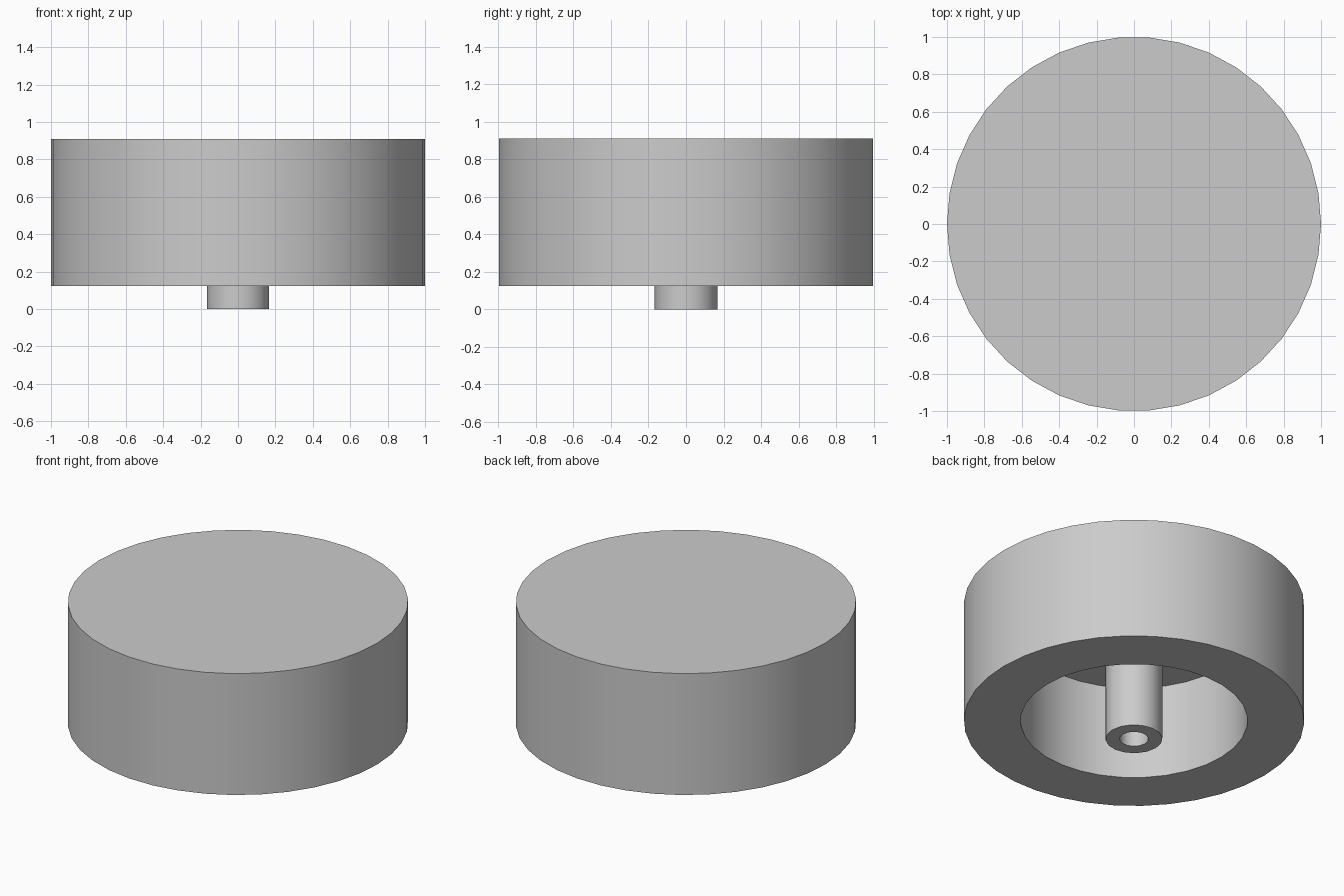
import bpy
import bmesh
from math import cos, sin, tau, radians

default = bpy.data.objects.get("Cube")
if default:
    bpy.data.objects.remove(default, do_unlink=True)

GREY = (0.6, 0.6, 0.6, 1.0)
grey = bpy.data.materials.new("plain_grey")
grey.use_nodes = True
grey.diffuse_color = GREY
grey.node_tree.nodes["Principled BSDF"].inputs["Base Color"].default_value = GREY

BASE, CEILING, TOP = 0.123, 0.73, 0.91


def wall(bm, radius, sides, low, high):
    """Add an open cylinder wall; return its lower and upper vertex rings."""
    rings = []
    for z in (low, high):
        rings.append([bm.verts.new((radius * cos(tau * i / sides),
                                    radius * sin(tau * i / sides), z))
                      for i in range(sides)])
    lower, upper = rings
    for i in range(sides):
        j = (i + 1) % sides
        bm.faces.new((lower[i], lower[j], upper[j], upper[i]))
    return lower, upper


def annulus(bm, outer, inner):
    """Fill the flat ring between two concentric vertex rings."""
    edges = [bm.edges.get((ring[i - 1], ring[i]))
             for ring in (outer, inner) for i in range(len(ring))]
    bmesh.ops.triangle_fill(bm, use_beauty=True, use_dissolve=False, edges=edges)


def finish(bm, name):
    bmesh.ops.recalc_face_normals(bm, faces=bm.faces)
    mesh = bpy.data.meshes.new(name)
    bm.to_mesh(mesh)
    bm.free()
    mesh.materials.append(grey)
    obj = bpy.data.objects.new(name, mesh)
    bpy.context.collection.objects.link(obj)
    bpy.ops.object.select_all(action="DESELECT")
    obj.select_set(True)
    bpy.context.view_layer.objects.active = obj
    bpy.ops.object.shade_smooth_by_angle(angle=radians(35))
    return obj


# Thick round cap, hollowed from below
bm = bmesh.new()
outer_low, outer_high = wall(bm, 1.0, 38, BASE, TOP)
inner_low, inner_high = wall(bm, 0.667, 32, BASE, CEILING)
bm.faces.new(outer_high)
bm.faces.new(inner_high)
annulus(bm, outer_low, inner_low)
finish(bm, "cap_body")

# Hollow post hanging from the cavity ceiling
bm = bmesh.new()
post_low, post_high = wall(bm, 0.167, 16, 0.0, CEILING)
bore_low, bore_high = wall(bm, 0.085, 14, 0.0, CEILING)
annulus(bm, post_low, bore_low)
annulus(bm, post_high, bore_high)
finish(bm, "centre_post")
